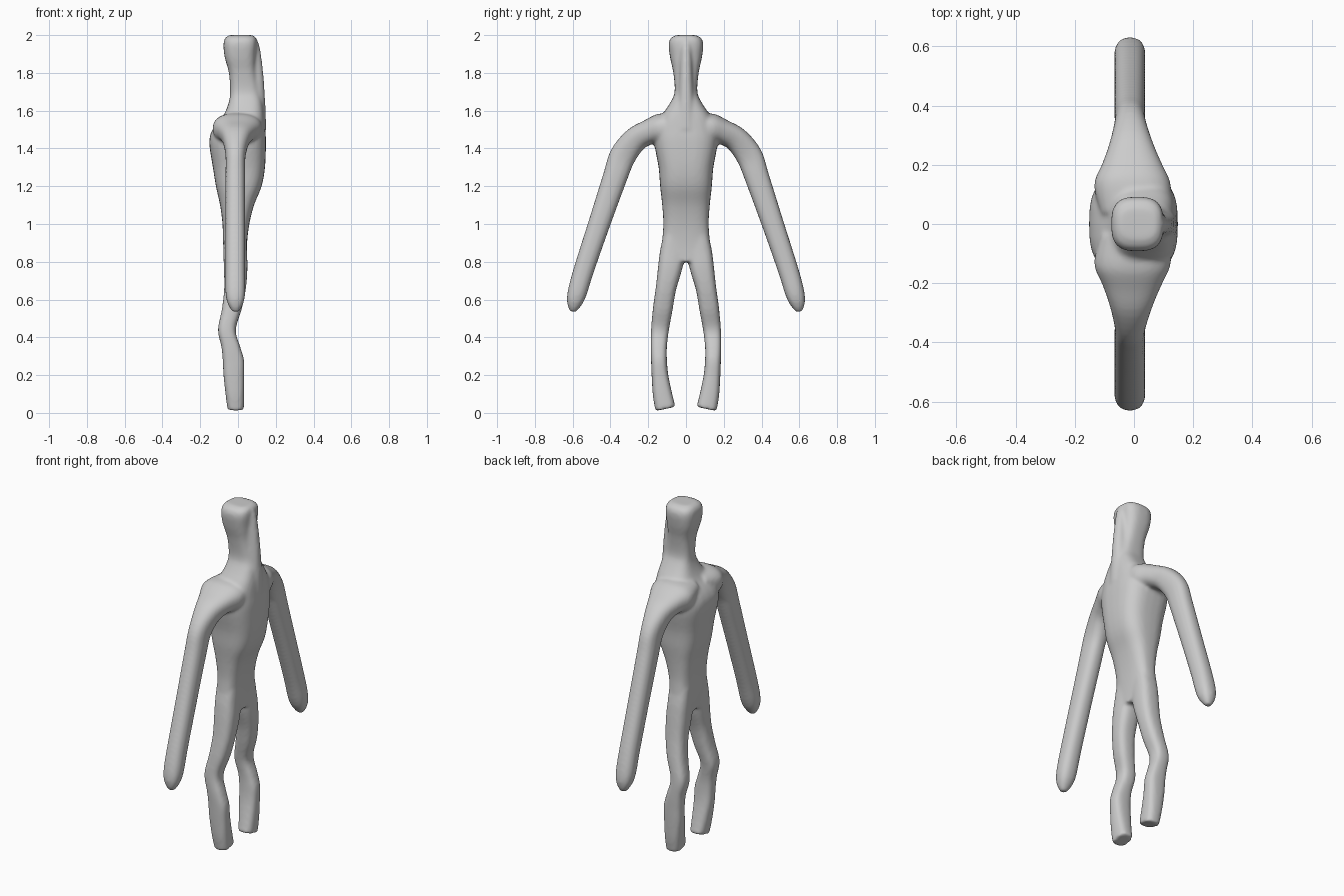
import bpy, bmesh, math
from mathutils import Vector

SIDES = 32


def spline(a, b, c, d, t):
    return 0.5 * (2 * b + (c - a) * t + (2 * a - 5 * b + 4 * c - d) * t * t
                  + (3 * b - a - 3 * c + d) * t ** 3)


def loft(bm, sections, power, side=1, steps=4):
    """Skin rounded-box rings; each section is (y, z, x_min, x_max, half_thickness)."""
    n = len(sections)
    path = []
    for i in range(n - 1):
        quad = [sections[min(max(i + k, 0), n - 1)] for k in (-1, 0, 1, 2)]
        for s in range(steps):
            path.append([spline(*v, s / steps) for v in zip(*quad)])
    path.append(sections[-1])
    rings = []
    for i, (y, z, x0, x1, h) in enumerate(path):
        p, q = path[max(i - 1, 0)], path[min(i + 1, len(path) - 1)]
        tan = Vector((q[0] - p[0], q[1] - p[1])).normalized()
        ring = []
        for k in range(SIDES):
            a = 2 * math.pi * k / SIDES
            c, s = math.cos(a), math.sin(a)
            u = math.copysign(abs(c) ** (2 / power), c)
            v = math.copysign(abs(s) ** (2 / power), s) * h
            ring.append(bm.verts.new(((x0 + x1) / 2 + u * (x1 - x0) / 2,
                                      side * (y - tan.y * v), z + tan.x * v)))
        rings.append(ring)
    faces = [bm.faces.new(rings[0]), bm.faces.new(rings[-1][::-1])]
    for r, t in zip(rings, rings[1:]):
        for k in range(SIDES):
            j = (k + 1) % SIDES
            faces.append(bm.faces.new((r[k], t[k], t[j], r[j])))
    bmesh.ops.recalc_face_normals(bm, faces=faces)


# head, neck and torso
torso = [(0, 2.0, -.045, .075, .05), (0, 1.985, -.068, .095, .08), (0, 1.95, -.077, .1, .092),
         (0, 1.88, -.07, .095, .084), (0, 1.8, -.048, .095, .067), (0, 1.7, -.042, .115, .06),
         (0, 1.64, -.05, .13, .085), (0, 1.57, -.08, .14, .13), (0, 1.5, -.135, .145, .16),
         (0, 1.43, -.152, .148, .168), (0, 1.3, -.133, .143, .145), (0, 1.2, -.117, .125, .137),
         (0, 1.1, -.095, .085, .126), (0, 1.0, -.082, .06, .12), (0, .9, -.079, .048, .126),
         (0, .8, -.07, .045, .12)]
# narrow ridge down the back of the head and neck
ridge = [(0, 1.98, .03, .1, .02), (0, 1.93, .03, .117, .03), (0, 1.8, .03, .134, .036),
         (0, 1.65, .03, .144, .045), (0, 1.5, .03, .15, .06)]
# shoulder and arm
arm = [(.03, 1.53, -.11, .12, .06), (.13, 1.505, -.135, .125, .08), (.2, 1.485, -.108, .095, .066),
       (.27, 1.445, -.082, .063, .066), (.335, 1.36, -.066, .04, .07), (.375, 1.25, -.066, .038, .065),
       (.46, 1.0, -.066, .038, .058), (.54, .76, -.066, .038, .054), (.575, .64, -.066, .038, .051),
       (.591, .58, -.055, .028, .04), (.598, .535, -.03, .005, .016)]
# leg
leg = [(.062, .95, -.075, .045, .055), (.07, .86, -.077, .047, .066), (.084, .77, -.075, .05, .064),
       (.106, .66, -.073, .042, .054), (.123, .55, -.085, .02, .052), (.138, .44, -.106, -.012, .047),
       (.144, .35, -.088, .012, .043), (.143, .28, -.081, .032, .042), (.138, .2, -.077, .033, .044),
       (.125, .1, -.066, .033, .051), (.109, .021, -.056, .032, .054)]

bm = bmesh.new()
loft(bm, torso, 2.9)
loft(bm, ridge, 2.2)
for side in (1, -1):
    loft(bm, arm, 2.4, side)
    loft(bm, leg, 2.8, side)

mesh = bpy.data.meshes.new("figure_body")
bm.to_mesh(mesh)
bm.free()
body = bpy.data.objects.new("figure_body", mesh)
bpy.context.collection.objects.link(body)

# fuse the parts into one skin and soften the joins
fuse = body.modifiers.new("fuse", 'REMESH')
fuse.mode = 'VOXEL'
fuse.voxel_size = 0.009
fuse.use_smooth_shade = True
soften = body.modifiers.new("soften", 'SMOOTH')
soften.factor = 0.5
soften.iterations = 8
